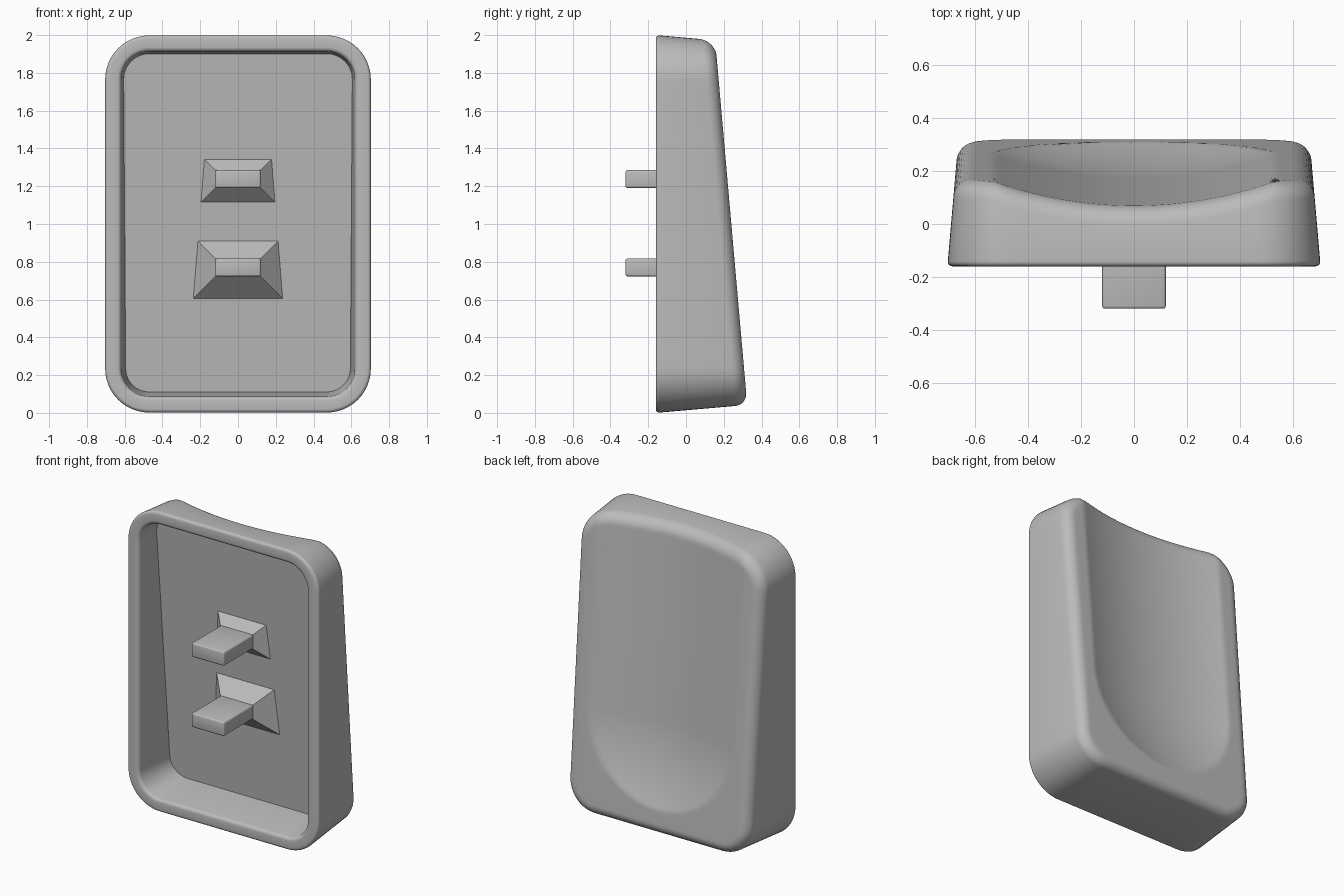
import bpy, bmesh, math

cube = bpy.data.objects.get("Cube")
if cube:
    bpy.data.objects.remove(cube, do_unlink=True)

grey = bpy.data.materials.new("plain_grey")
grey.use_nodes = True
grey.diffuse_color = (0.5, 0.5, 0.5, 1)
grey.node_tree.nodes["Principled BSDF"].inputs["Base Color"].default_value = (0.5, 0.5, 0.5, 1)

HALF_W, RADIUS, FRONT, TAPER = 0.705, 0.235, -0.16, 0.087
DISH_R, DISH_DEPTH, DISH_END = 1.6, 0.09, 0.73
STEM_W, STEM_H, FLARE_Y = 0.12, 0.047, -0.015


def finish(bm, name, angle=30):
    bmesh.ops.recalc_face_normals(bm, faces=bm.faces)
    mesh = bpy.data.meshes.new(name)
    bm.to_mesh(mesh)
    bm.free()
    mesh.materials.append(grey)
    obj = bpy.data.objects.new(name, mesh)
    bpy.context.collection.objects.link(obj)
    bpy.ops.object.select_all(action='DESELECT')
    obj.select_set(True)
    bpy.context.view_layer.objects.active = obj
    bpy.ops.object.shade_smooth_by_angle(angle=math.radians(angle))
    return obj


def back_y(x, z):
    """Sloping back with a long scoop that ends in a round bowl."""
    low = max(0, DISH_END - z)
    sag = math.sqrt(DISH_R ** 2 - x * x - low * low) - (DISH_R - DISH_DEPTH)
    return 0.328 - 0.088 * z - max(0, sag)


def floor_y(x, z):
    return 0.07 - 0.08 * (z - 1)


def outline_samples(corner=12, side=48, end=32):
    """Rounded rectangle as corner centres plus outward directions."""
    cx, cz = HALF_W - RADIUS, 1 - RADIUS
    centres = [(cx, cz), (-cx, cz), (-cx, -cz), (cx, -cz)]
    out = []
    for i, (a, b) in enumerate(centres):
        for k in range(corner + 1):
            t = (i + k / corner) * math.pi / 2
            out.append((a, 1 + b, math.cos(t), math.sin(t)))
        na, nb = centres[(i + 1) % 4]
        n = side if i % 2 else end
        for k in range(1, n):
            out.append((a + (na - a) * k / n, 1 + b + (nb - b) * k / n,
                        math.cos(t), math.sin(t)))
    return out


SAMPLES = outline_samples()


def ring(inset, depth):
    """Outline whose taper follows the depth of each point."""
    pts = []
    for cx, cz, dx, dz in SAMPLES:
        y = FRONT
        for _ in range(4):
            r = RADIUS - inset - TAPER * (y - FRONT)
            x, z = cx + dx * r, cz + dz * r
            y = depth(x, z)
        pts.append((x, y, z))
    return pts


def level(y):
    return lambda x, z: y


# Shell: cavity floor, wall, rounded rim, outer wall, rounded back edge, scooped back
rings = [ring(0.085, floor_y)]
edge = 0.02
for k in range(5):
    a = k / 4 * math.pi / 2
    rings.append(ring(0.085 - edge * (1 - math.cos(a)), level(FRONT + edge * (1 - math.sin(a)))))
for k in range(5):
    a = k / 4 * math.pi / 2
    rings.append(ring(edge * (1 - math.sin(a)), level(FRONT + edge * (1 - math.cos(a)))))
soft = 0.065
for k in range(9):
    a = k / 8 * math.pi / 2
    drop = soft * (1 - math.sin(a))
    rings.append(ring(soft * (1 - math.cos(a)), lambda x, z: back_y(x, z) - drop))
last, steps = rings[-1], 36
for k in range(1, steps + 1):
    t = k / steps
    row = []
    for x, y, z in last:
        px, pz = x * (1 - t), z + ((1 + (z - 1) * 0.45) - z) * t
        row.append((px, back_y(px, pz), pz))
    rings.append(row)

bm = bmesh.new()
loops = [[bm.verts.new(p) for p in row] for row in rings]
bm.faces.new(loops[0])
count = len(SAMPLES)
for lower, upper in zip(loops, loops[1:]):
    for i in range(count):
        j = (i + 1) % count
        bm.faces.new((lower[i], lower[j], upper[j], upper[i]))
bmesh.ops.remove_doubles(bm, verts=bm.verts, dist=0.0002)
finish(bm, "shell", 35)

# Two mounting pegs, each with a flared foot meeting the cavity floor
for label, zc in (("upper", 1.238), ("lower", 0.77)):
    bm = bmesh.new()
    bmesh.ops.create_cube(bm, size=1)
    for v in bm.verts:
        v.co = (v.co.x * 2 * STEM_W, -0.15 + v.co.y * 0.34, zc + v.co.z * 2 * STEM_H)
    bmesh.ops.bevel(bm, geom=bm.edges[:], offset=0.01, segments=3, profile=0.5, affect='EDGES')
    finish(bm, label + "_peg")

    bm = bmesh.new()
    tip, foot = [], []
    for sx, sz in ((-1, -1), (1, -1), (1, 1), (-1, 1)):
        spread = 0
        for _ in range(6):
            z = zc + sz * (STEM_H + spread)
            spread = floor_y(0, z) - FLARE_Y
        tip.append(bm.verts.new((sx * STEM_W, FLARE_Y, zc + sz * STEM_H)))
        foot.append(bm.verts.new((sx * (STEM_W + spread), FLARE_Y + spread, z)))
    bm.faces.new(tip)
    bm.faces.new(foot)
    for i in range(4):
        j = (i + 1) % 4
        bm.faces.new((tip[i], tip[j], foot[j], foot[i]))
    finish(bm, label + "_peg_foot")
